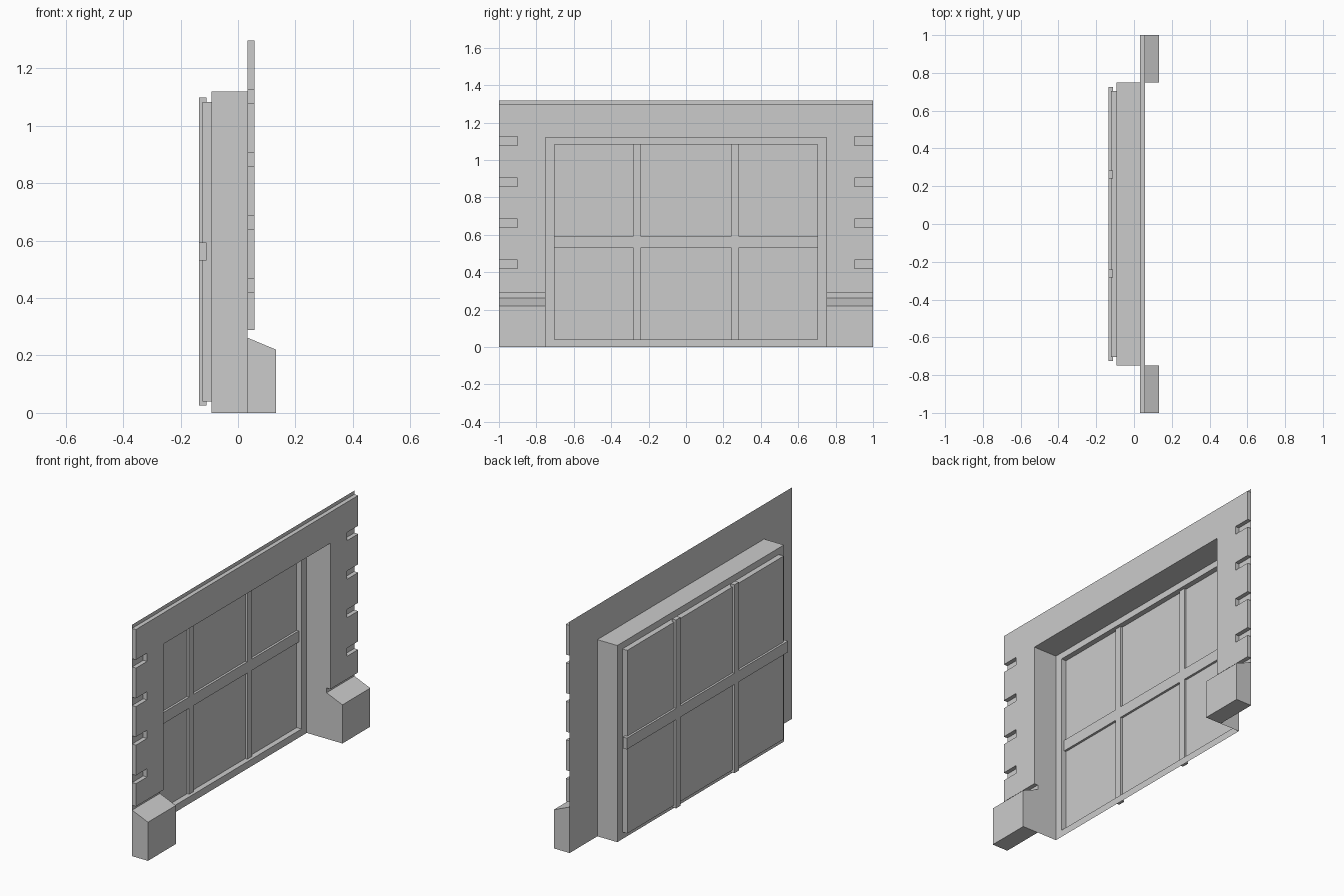
import bpy, bmesh

cube = bpy.data.objects.get("Cube")
if cube:
    bpy.data.objects.remove(cube, do_unlink=True)

grey = bpy.data.materials.new("plain grey")
grey.use_nodes = True
grey.diffuse_color = (0.6, 0.6, 0.6, 1)
grey.node_tree.nodes["Principled BSDF"].inputs["Base Color"].default_value = (0.6, 0.6, 0.6, 1)

HALF = 1.0                      # half width of the wall
OPEN_Y, OPEN_Z = 0.75, 1.12     # opening half width and height
WALL_X, SLAB_X = 0.033, 0.057   # wall sheet and front of the cladding
BACK_X, PANE_X = -0.092, -0.123 # back of the reveal and the pane


def finish(name, bm):
    bmesh.ops.recalc_face_normals(bm, faces=bm.faces)
    mesh = bpy.data.meshes.new(name)
    bm.to_mesh(mesh)
    bm.free()
    mesh.materials.append(grey)
    obj = bpy.data.objects.new(name, mesh)
    bpy.context.collection.objects.link(obj)


def loft(name, loops, cap_start=False, cap_end=False):
    """Join matching loops of points with quads, with optional end caps."""
    bm = bmesh.new()
    rings = [[bm.verts.new(p) for p in loop] for loop in loops]
    n = len(rings[0])
    for a, b in zip(rings, rings[1:]):
        for i in range(n):
            j = (i + 1) % n
            bm.faces.new((a[i], a[j], b[j], b[i]))
    if cap_start:
        bm.faces.new(rings[0])
    if cap_end:
        bm.faces.new(rings[-1])
    finish(name, bm)


def at_x(x, outline):
    return [(x, y, z) for y, z in outline]


def rect(y0, y1, z0, z1):
    return [(y0, z0), (y1, z0), (y1, z1), (y0, z1)]


def box(name, x0, x1, outline):
    loft(name, [at_x(x0, outline), at_x(x1, outline)], True, True)


def arch(bottom, top, notches=()):
    """Outline of a wall around the opening, with notches in its outer edges."""
    side = [(OPEN_Y, OPEN_Z), (OPEN_Y, bottom), (HALF, bottom)]
    for z in notches:
        side += [(HALF, z), (0.9, z), (0.9, z + 0.047), (HALF, z + 0.047)]
    side.append((HALF, top))
    return side + [(-y, z) for y, z in reversed(side)]


# Thin wall sheet and the notched cladding on its face
loft("wall_sheet", [at_x(WALL_X, arch(0, 1.318))], cap_start=True)
cladding = arch(0.289, 1.297, [0.419 + 0.2195 * i for i in range(4)])
loft("wall_cladding", [at_x(SLAB_X, cladding), at_x(WALL_X, cladding)], cap_start=True)

# Sloped plinth blocks beside the opening
for side, s in (("left", 1), ("right", -1)):
    profile = [(WALL_X, 0), (0.133, 0), (0.133, 0.22), (WALL_X, 0.262)]
    loft("plinth_" + side,
         [[(x, s * y, z) for x, z in profile] for y in (OPEN_Y, HALF)], True, True)

# Reveal around the opening, open at the floor
bm = bmesh.new()
reveal = [(-OPEN_Y, 0), (-OPEN_Y, OPEN_Z), (OPEN_Y, OPEN_Z), (OPEN_Y, 0)]
front = [bm.verts.new(p) for p in at_x(WALL_X, reveal)]
back = [bm.verts.new(p) for p in at_x(BACK_X, reveal)]
for i in range(3):
    bm.faces.new((front[i], front[i + 1], back[i + 1], back[i]))
finish("reveal", bm)

# Stepped frame with the pane at its back
inner = rect(-0.704, 0.704, 0.04, 1.083)
loft("frame_and_pane", [at_x(BACK_X, rect(-OPEN_Y, OPEN_Y, 0, OPEN_Z)),
                        at_x(BACK_X, inner), at_x(PANE_X, inner)], cap_end=True)

# Bars passing through the pane
for side, y in (("left", 0.262), ("right", -0.262)):
    box("upright_bar_" + side, -0.135, -0.11, rect(y - 0.02, y + 0.02, 0.025, 1.098))
box("cross_bar", -0.135, -0.11, rect(-0.725, 0.725, 0.53, 0.594))
